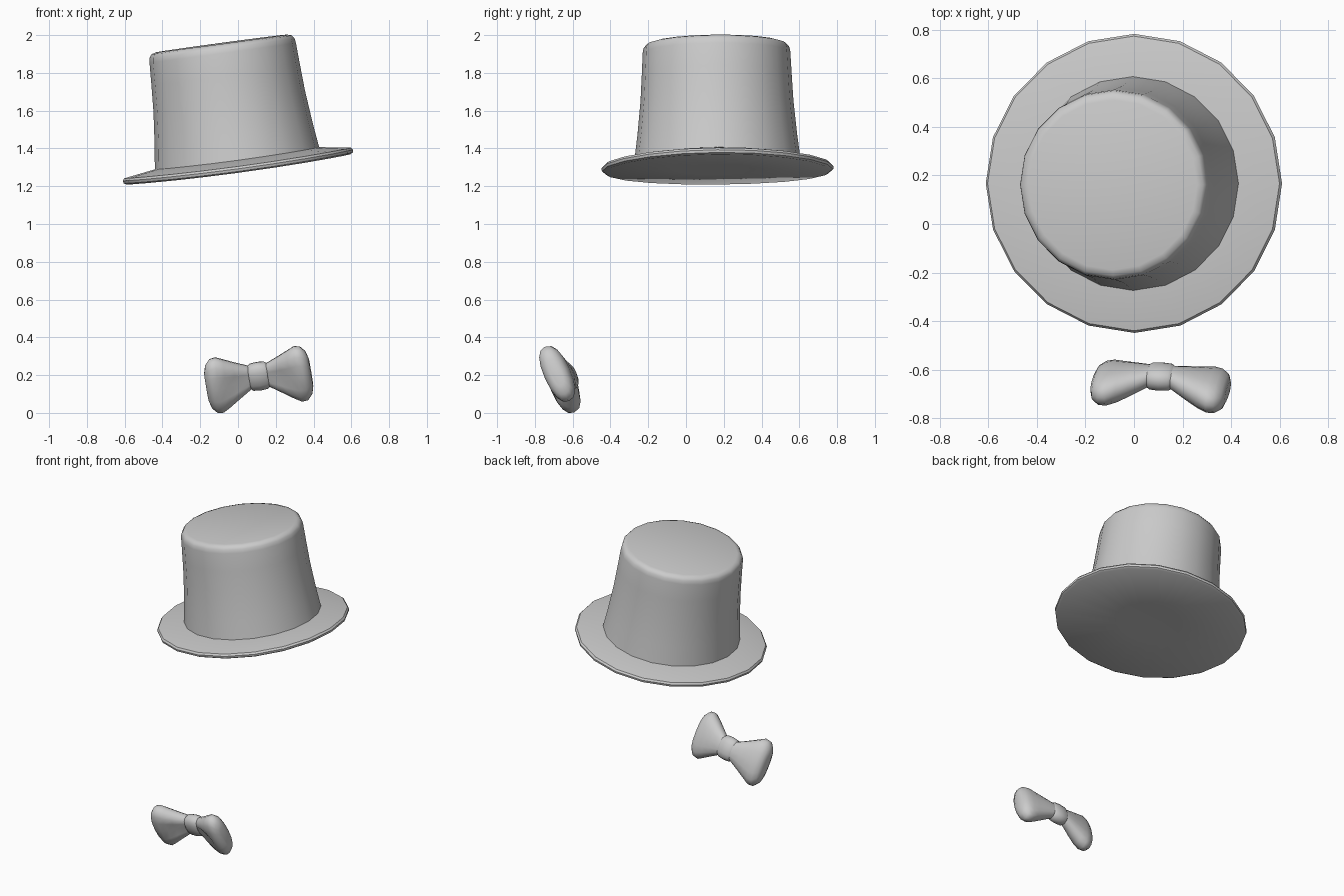
import bpy, bmesh
from math import sin, cos, pi, radians, copysign
from mathutils import Matrix, Vector

cube = bpy.data.objects.get("Cube")
if cube:
    bpy.data.objects.remove(cube, do_unlink=True)

grey = bpy.data.materials.new("light grey")
grey.use_nodes = True
colour = (0.6, 0.6, 0.6, 1)
grey.diffuse_color = colour
grey.node_tree.nodes["Principled BSDF"].inputs["Base Color"].default_value = colour


def loft(name, rings, matrix, sharp):
    """Skin a list of equal closed rings, cap both ends and shade smooth."""
    bm = bmesh.new()
    loops = [[bm.verts.new(matrix @ Vector(p)) for p in ring] for ring in rings]
    n = len(loops[0])
    for a, b in zip(loops, loops[1:]):
        for i in range(n):
            j = (i + 1) % n
            bm.faces.new((a[i], a[j], b[j], b[i]))
    bm.faces.new(loops[0])
    bm.faces.new(loops[-1])
    bmesh.ops.recalc_face_normals(bm, faces=bm.faces)
    mesh = bpy.data.meshes.new(name)
    bm.to_mesh(mesh)
    bm.free()
    mesh.materials.append(grey)
    obj = bpy.data.objects.new(name, mesh)
    bpy.context.collection.objects.link(obj)
    bpy.ops.object.select_all(action="DESELECT")
    obj.select_set(True)
    bpy.context.view_layer.objects.active = obj
    bpy.ops.object.shade_smooth_by_angle(angle=radians(sharp))


def turned(profile, droop=0, sides=20):
    """Rings around z from (radius, height) pairs, sagging at front and back."""
    rings = []
    for r, h in profile:
        angles = [2 * pi * i / sides for i in range(sides)]
        rings.append([(r * cos(a), r * sin(a), h - droop * (r * sin(a)) ** 2) for a in angles])
    return rings


# Top hat, tipped to one side
hat_frame = (Matrix.Translation((0.002, 0.167, 1.293)) @ Matrix.Rotation(radians(-7.7), 4, "Y")
             @ Matrix.Rotation(radians(0.5), 4, "X"))
loft("hat_brim", turned([(0.2, -0.004), (0.598, -0.004), (0.612, 0.004), (0.615, 0.018),
                         (0.606, 0.03), (0.443, 0.055)], 0.035), hat_frame, 35)
loft("hat_crown", turned([(0.441, 0.04), (0.423, 0.18), (0.405, 0.36), (0.397, 0.5),
                          (0.391, 0.62), (0.387, 0.645), (0.374, 0.662), (0.35, 0.669)]),
     hat_frame, 70)

# Bow tie, leaning forward
bow_frame = (Matrix.Translation((0.11, -0.624, 0.196)) @ Matrix.Rotation(radians(-4), 4, "Z")
             @ Matrix.Rotation(radians(-8), 4, "Y") @ Matrix.Rotation(radians(24), 4, "X"))


def bow_rings(sections, side, power, count=16):
    """Rounded rings along x from (x, half depth, half height, forward shift, front dent)."""
    rings = []
    for x, depth, height, shift, dent in sections:
        ring = []
        for i in range(count):
            a = 2 * pi * i / count
            c, s = cos(a), sin(a)
            y = depth * copysign(abs(c) ** power, c) - shift
            if c < 0:
                y += dent * c ** 16
            ring.append((side * x, y, height * copysign(abs(s) ** power, s)))
        rings.append(ring)
    return rings


wing = [(0.03, 0.036, 0.058, 0.0, 0.0), (0.06, 0.044, 0.072, 0.008, 0.014),
        (0.12, 0.058, 0.106, 0.026, 0.024), (0.17, 0.067, 0.136, 0.04, 0.02),
        (0.21, 0.07, 0.159, 0.047, 0.008), (0.242, 0.066, 0.155, 0.05, 0.0),
        (0.268, 0.052, 0.125, 0.051, 0.0), (0.28, 0.028, 0.08, 0.05, 0.0)]
for name, side in (("left", 1), ("right", -1)):
    loft("bow_wing_" + name, bow_rings(wing, side, 0.85), bow_frame, 70)

knot = [(-0.038, 0.032, 0.056), (-0.05, 0.042, 0.066), (-0.038, 0.049, 0.075), (0, 0.051, 0.079),
        (0.038, 0.049, 0.075), (0.05, 0.042, 0.066), (0.038, 0.032, 0.056)]
loft("bow_knot", bow_rings([k + (0.004, 0) for k in knot], 1, 0.85), bow_frame, 70)
